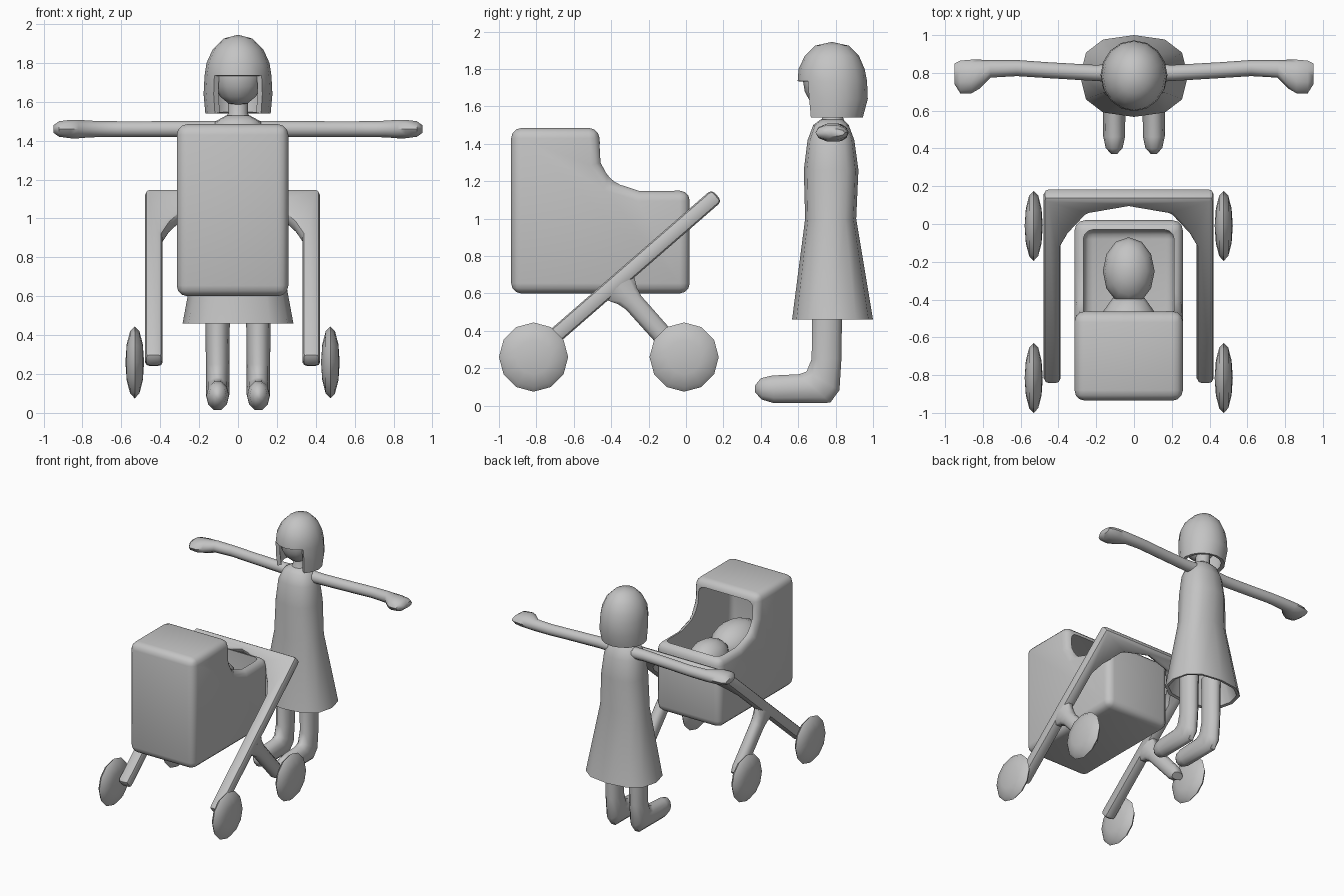
import bpy, bmesh, math
from mathutils import Vector

if "Cube" in bpy.data.objects:
    bpy.data.objects.remove(bpy.data.objects["Cube"])

grey = bpy.data.materials.new("plain_grey")
grey.diffuse_color = (0.55, 0.55, 0.55, 1)
grey.use_nodes = True
grey.node_tree.nodes["Principled BSDF"].inputs["Base Color"].default_value = grey.diffuse_color
CX = -0.028  # centre line of the pram


def make(name, bm):
    """Turn a bmesh into a coloured object."""
    bmesh.ops.remove_doubles(bm, verts=bm.verts, dist=0.0005)
    bmesh.ops.recalc_face_normals(bm, faces=bm.faces)
    me = bpy.data.meshes.new(name)
    bm.to_mesh(me)
    bm.free()
    me.materials.append(grey)
    ob = bpy.data.objects.new(name, me)
    bpy.context.collection.objects.link(ob)
    return ob


def finish(ob, angle=40):
    """Apply the modifiers and shade smooth, keeping hard edges."""
    bpy.context.view_layer.update()
    dg = bpy.context.evaluated_depsgraph_get()
    me = bpy.data.meshes.new_from_object(ob.evaluated_get(dg))
    ob.modifiers.clear()
    ob.data = me
    bpy.ops.object.select_all(action='DESELECT')
    ob.select_set(True)
    bpy.context.view_layer.objects.active = ob
    bpy.ops.object.shade_smooth_by_angle(angle=math.radians(angle))


def bevel(ob, width, segments):
    m = ob.modifiers.new("round", 'BEVEL')
    m.width, m.segments = width, segments
    m.limit_method, m.angle_limit = 'ANGLE', math.radians(40)


def loft_bm(sections, n=12, power=1.0, caps=True):
    """Skin rings given as (centre, half axis u, half axis v)."""
    bm = bmesh.new()
    rings = []
    for c, u, v in sections:
        ring = []
        for i in range(n):
            t = 2 * math.pi * i / n
            a, b = (math.copysign(abs(f) ** power, f) for f in (math.cos(t), math.sin(t)))
            ring.append(bm.verts.new(Vector(c) + Vector(u) * a + Vector(v) * b))
        rings.append(ring)
    for r, s in zip(rings, rings[1:]):
        for i in range(n):
            j = (i + 1) % n
            bm.faces.new((r[i], r[j], s[j], s[i]))
    if caps:
        bm.faces.new(rings[0])
        bm.faces.new(rings[-1])
    return bm


def level(rows):
    """Horizontal rings from rows of (z, half width, y front, y back)."""
    return [((0, (a + b) / 2, z), (w, 0, 0), (0, (b - a) / 2, 0)) for z, w, a, b in rows]


def prism(name, pts, place):
    """Solid from a 2D outline; place(p, side) gives the 3D point."""
    bm = bmesh.new()
    a, b = ([bm.verts.new(place(p, s)) for p in pts] for s in (-1, 1))
    bm.faces.new(a)
    bm.faces.new(b)
    for i in range(len(pts)):
        j = (i + 1) % len(pts)
        bm.faces.new((a[i], a[j], b[j], b[i]))
    return make(name, bm)


def ellipsoid(name, centre, radii, n=12, rings=8, axis='Z'):
    bm = bmesh.new()
    bmesh.ops.create_uvsphere(bm, u_segments=n, v_segments=rings, radius=1)
    for v in bm.verts:
        p = Vector((v.co.z, v.co.x, v.co.y)) if axis == 'X' else v.co.copy()
        v.co = Vector(centre) + Vector([p[i] * radii[i] for i in range(3)])
    ob = make(name, bm)
    finish(ob, 60)
    return ob


# Pram body: hooded side outline, hollowed out
outline = [(-0.935, 0.60), (-0.935, 1.485), (-0.465, 1.485), (-0.455, 1.30),
           (-0.40, 1.20), (-0.25, 1.15), (0.02, 1.15), (0.02, 0.60)]
body = prism("pram_body", outline, lambda p, s: (CX + s * 0.287, p[0], p[1]))
bevel(body, 0.055, 3)
hollow = [(-0.885, 0.67), (-0.885, 1.43), (-0.03, 1.43), (-0.03, 0.67)]
cutter = prism("hollow_cutter", hollow, lambda p, s: (CX + s * 0.24, p[0], p[1]))
bevel(cutter, 0.05, 3)
finish(cutter)
cutter.hide_render = True
cutter.hide_set(True)
m = body.modifiers.new("hollow", 'BOOLEAN')
m.object, m.operation, m.solver = cutter, 'DIFFERENCE', 'EXACT'
finish(body)
bpy.data.objects.remove(cutter)

# Push handle and long legs: one sloping U-shaped frame
half = [(0.45, 1.31), (0.45, 0.0)]
inner = [(0.36, 1.31), (0.36, 0.35), (0.32, 0.26), (0.22, 0.12), (0, 0.07)]
u_shape = ([(-x, s) for x, s in reversed(inner[:-1])] + [(-x, s) for x, s in half]
           + [(x, s) for x, s in reversed(half)] + inner)
down, across = Vector((0, -0.755, -0.656)), Vector((0, -0.656, 0.755))
top = Vector((CX, 0.165, 1.125))
frame = prism("handle_frame", u_shape,
              lambda p, s: top + Vector((p[0], 0, 0)) + down * p[1] + across * 0.042 * s)
bevel(frame, 0.025, 2)
finish(frame)

for side, tag in ((-1, "left"), (1, "right")):
    # Short legs that branch off the frame
    x = CX + side * 0.405
    d, q = Vector((0, 0.666, -0.746)), Vector((0, 0.746, 0.666))
    base = Vector((x, -0.36, 0.64))
    rows = [(0, 0.11), (0.07, 0.07), (0.12, 0.057), (0.46, 0.055), (0.51, 0.03)]
    finish(make("branch_leg_" + tag, loft_bm(
        [(base + d * s, (0.045, 0, 0), q * r) for s, r in rows], 10, 0.8)), 50)
    # Lens-shaped wheels
    for y, end in ((-0.815, "front"), (-0.01, "rear")):
        ellipsoid(f"wheel_{end}_{tag}", (CX + side * 0.503, y, 0.26),
                  (0.048, 0.185, 0.185), 12, 6, 'X')

# Baby lying in the pram
ellipsoid("baby_head", (CX, -0.25, 1.01), (0.137, 0.18, 0.13))
ellipsoid("baby_body", (CX, -0.60, 1.0), (0.17, 0.24, 0.16))

# Dress with a hollow hem, ending in the shoulders and neck
dress = level([(0.85, 0.15, 0.68, 0.87), (0.465, 0.262, 0.59, 0.975),
               (0.46, 0.285, 0.567, 1.0), (1.0, 0.185, 0.637, 0.91),
               (1.26, 0.168, 0.63, 0.922), (1.42, 0.15, 0.65, 0.90),
               (1.50, 0.115, 0.68, 0.87), (1.53, 0.06, 0.72, 0.84)])
finish(make("dress", loft_bm(dress, 12, 0.8)), 50)
finish(make("neck", loft_bm(level([(1.49, 0.085, 0.70, 0.86), (1.54, 0.05, 0.73, 0.84),
                                   (1.68, 0.055, 0.72, 0.85)]))), 60)

# Face
ellipsoid("face", (0, 0.755, 1.74), (0.13, 0.13, 0.16))

# Bobbed hair: a thick shell left open over the face and under the ears
hair_rows = level([(1.945, 0.0, 0.78, 0.78), (1.925, 0.075, 0.69, 0.87),
                   (1.87, 0.13, 0.635, 0.925), (1.80, 0.162, 0.602, 0.955),
                   (1.735, 0.172, 0.597, 0.968), (1.64, 0.177, 0.605, 0.972),
                   (1.54, 0.168, 0.62, 0.945)])
bm = loft_bm(hair_rows, 16, 1.0, False)
front = [f for f in bm.faces
         if f.calc_center_median().z < 1.735 and f.calc_center_median().y < 0.66]
bmesh.ops.delete(bm, geom=front, context='FACES')
hair = make("hair", bm)
m = hair.modifiers.new("thickness", 'SOLIDIFY')
m.thickness, m.offset = 0.03, -1
finish(hair, 50)

for side, tag in ((-1, "left"), (1, "right")):
    # Arm with a mitten hand: rows of (x, y front, y back, half height)
    rows = [(0.08, 0.75, 0.85, 0.045), (0.20, 0.757, 0.842, 0.043), (0.45, 0.772, 0.856, 0.042),
            (0.62, 0.783, 0.868, 0.042), (0.76, 0.775, 0.868, 0.045), (0.82, 0.715, 0.87, 0.05),
            (0.86, 0.692, 0.87, 0.05), (0.92, 0.692, 0.865, 0.042), (0.95, 0.74, 0.85, 0.02)]
    arm = [((side * x, (a + b) / 2, 1.46), (0, (b - a) / 2, 0), (0, 0, h)) for x, a, b, h in rows]
    finish(make("arm_" + tag, loft_bm(arm, 10)), 50)
    # Leg and foot: rows of (y, z in front, y, z behind, half width)
    rows = [(0.67, 0.62, 0.84, 0.62, 0.065), (0.668, 0.25, 0.835, 0.25, 0.06),
            (0.64, 0.185, 0.825, 0.08, 0.06), (0.60, 0.172, 0.775, 0.012, 0.06),
            (0.46, 0.165, 0.47, 0.01, 0.058), (0.40, 0.15, 0.405, 0.03, 0.045),
            (0.37, 0.11, 0.37, 0.07, 0.015)]
    leg = [((side * 0.105, (a + c) / 2, (b + d) / 2), (w, 0, 0),
            (0, (c - a) / 2, (d - b) / 2)) for a, b, c, d, w in rows]
    finish(make("leg_" + tag, loft_bm(leg, 10)), 50)
